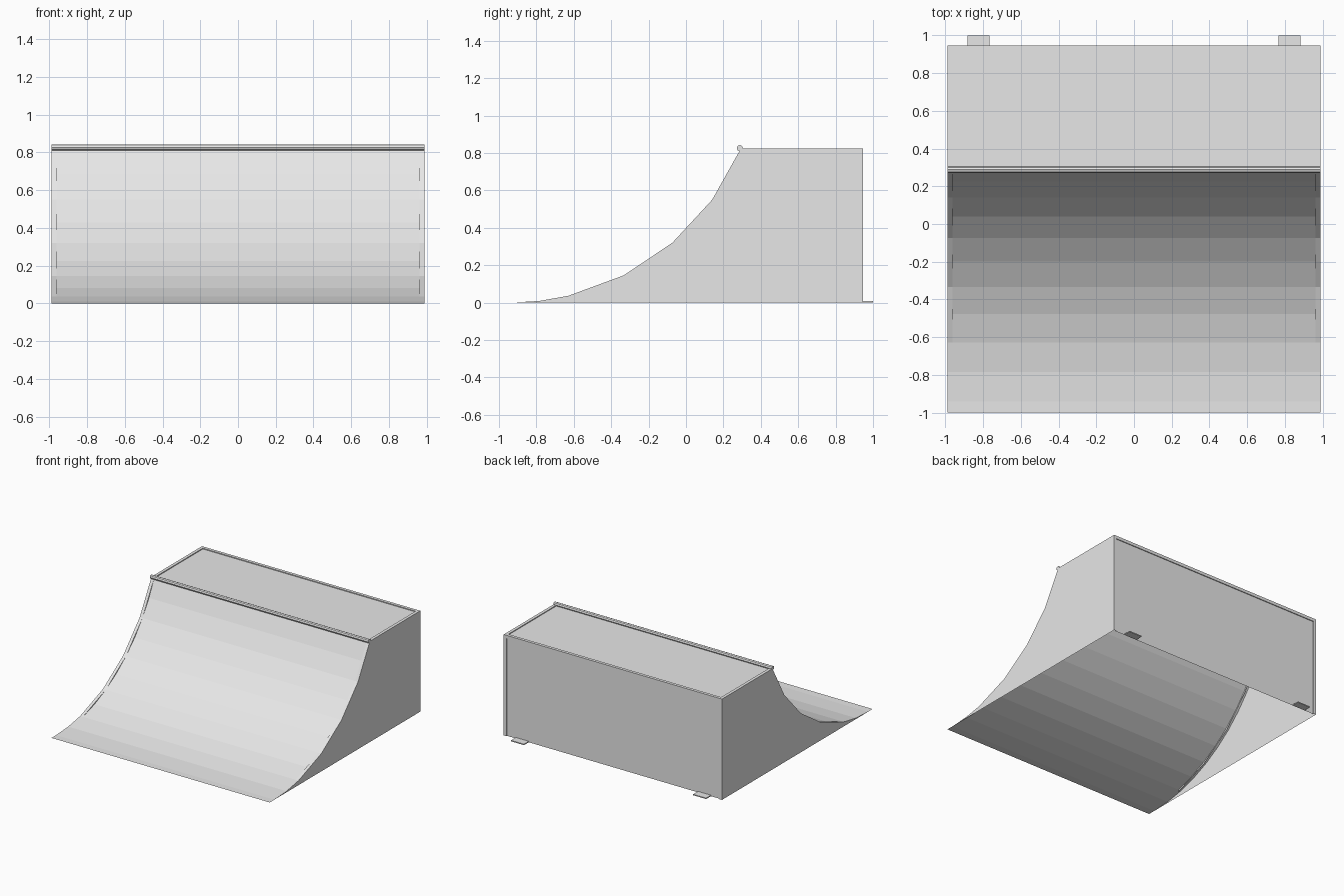
import bpy, bmesh, math

cube = bpy.data.objects.get("Cube")
if cube:
    bpy.data.objects.remove(cube, do_unlink=True)

HALF = 0.987        # half width
RIM = 0.025         # width of the folded rims
RADIUS = 1.335      # ramp curve
CENTRE_Y = -0.94
STEP = math.radians(6.75)
BACK = 0.945
TOP = RADIUS * (1 - math.cos(10 * STEP))
RECESS = 0.007

grey = bpy.data.materials.new("light_grey")
grey.use_nodes = True
grey.diffuse_color = (0.8, 0.8, 0.8, 1)
grey.node_tree.nodes["Principled BSDF"].inputs["Base Color"].default_value = (0.8, 0.8, 0.8, 1)


def make(name, bm):
    bmesh.ops.remove_doubles(bm, verts=bm.verts, dist=1e-5)
    bmesh.ops.recalc_face_normals(bm, faces=bm.faces)
    mesh = bpy.data.meshes.new(name)
    bm.to_mesh(mesh)
    bm.free()
    mesh.materials.append(grey)
    obj = bpy.data.objects.new(name, mesh)
    bpy.context.collection.objects.link(obj)
    return obj


def add_strip(bm, a, b):
    """Quads between two equally long rows of points."""
    for i in range(len(a) - 1):
        bm.faces.new([bm.verts.new(p) for p in (a[i], a[i + 1], b[i + 1], b[i])])


def row(x, profile):
    return [(x, y, z) for y, z in profile]


def sheet(name, profile, half):
    bm = bmesh.new()
    add_strip(bm, row(-half, profile), row(half, profile))
    return make(name, bm)


def box(name, x0, x1, y0, y1, z0, z1):
    bm = bmesh.new()
    bmesh.ops.create_cube(bm, size=1)
    for v in bm.verts:
        v.co = ((x0 + x1) / 2 + v.co.x * (x1 - x0),
                (y0 + y1) / 2 + v.co.y * (y1 - y0),
                (z0 + z1) / 2 + v.co.z * (z1 - z0))
    return make(name, bm)


def arc(i, radius=RADIUS):
    return (CENTRE_Y + radius * math.sin(i * STEP), RADIUS - radius * math.cos(i * STEP))


# Curved riding surface with a flat front lip
sheet("ramp_surface", [(-1, 0)] + [arc(i) for i in range(11)], HALF)

# Platform and back, set slightly inside their rims
deck_z, back_y = TOP - RECESS, BACK - RECESS
sheet("deck", [(arc(10)[0], deck_z), (BACK - RIM, deck_z)], HALF - RIM)
sheet("back_panel", [(back_y, TOP - RIM), (back_y, 0)], HALF - RIM)
box("back_top_rim", RIM - HALF, HALF - RIM, BACK - RIM, BACK, TOP - RIM, TOP)

# Side sheets with a rim folded inward along the ramp, deck and back
coarse = [arc(i) for i in range(2, 11, 2)]
corner = [(BACK, TOP), (BACK, 0)]
inner = [arc(i, RADIUS + 0.016) for i in range(2, 9, 2)]
inner += [(arc(10)[0] + 0.01, TOP - 0.016), (BACK - 0.016, TOP - 0.016), (BACK - 0.016, 0)]
for side, s in (("left", 1), ("right", -1)):
    bm = bmesh.new()
    outline = [arc(0), arc(1)] + coarse + corner
    bm.faces.new([bm.verts.new(p) for p in row(s * HALF, outline)])
    make(side + "_side_panel", bm)
    bm = bmesh.new()
    edge = row(s * (HALF - RIM), coarse + corner)
    add_strip(bm, row(s * HALF, coarse + corner), edge)
    add_strip(bm, edge, row(s * (HALF - RIM), inner))
    make(side + "_side_rim", bm)
    # Foot tab behind the back panel
    xs = sorted((s * 0.765, s * 0.882))
    box(side + "_foot_tab", xs[0], xs[1], back_y, 1.0, 0, 0.008)

# Coping rail at the top of the curve
bm = bmesh.new()
bmesh.ops.create_cone(bm, cap_ends=True, segments=8, radius1=0.0165, radius2=0.0165, depth=2 * HALF)
for v in bm.verts:
    x, y, z = v.co
    v.co = (z, y + 0.288, x + TOP + 0.002)
make("coping_rail", bm)
